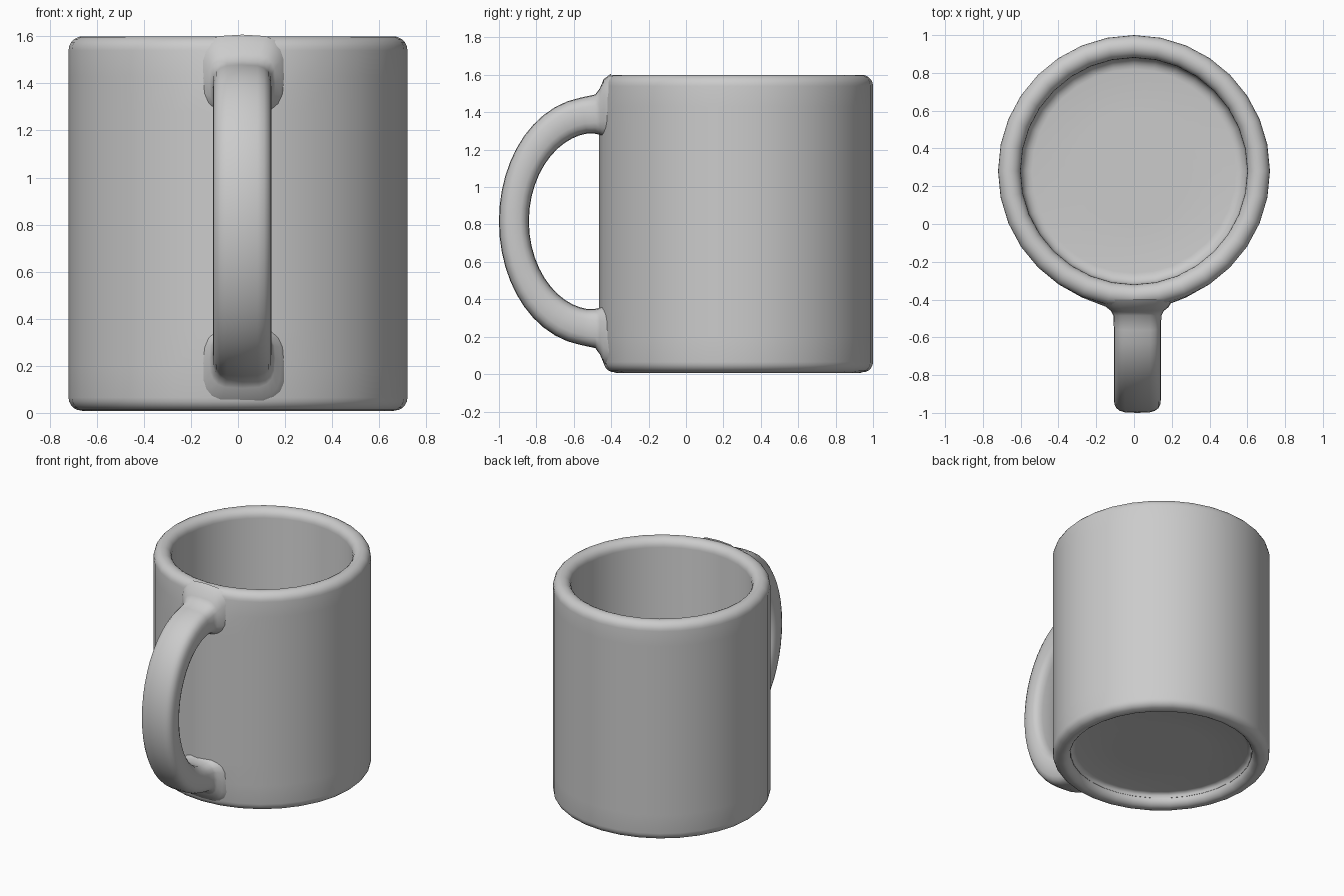
import bpy, bmesh, math
from mathutils import Vector

if "Cube" in bpy.data.objects:
    bpy.data.objects.remove(bpy.data.objects["Cube"])

SEG = 32
CY = 0.28            # body axis position in y


def finish(name, bm, angle=60):
    bmesh.ops.recalc_face_normals(bm, faces=bm.faces)
    me = bpy.data.meshes.new(name)
    bm.to_mesh(me)
    bm.free()
    ob = bpy.data.objects.new(name, me)
    bpy.context.collection.objects.link(ob)
    bpy.context.view_layer.objects.active = ob
    ob.select_set(True)
    bpy.ops.object.shade_smooth_by_angle(angle=math.radians(angle))
    ob.select_set(False)
    return ob


def arc(cr, cz, rad, a0, a1, n=5):
    return [(cr + rad * math.cos(math.radians(a0 + (a1 - a0) * i / n)),
             cz + rad * math.sin(math.radians(a0 + (a1 - a0) * i / n))) for i in range(n + 1)]


def bridge(bm, rings):
    for a, b in zip(rings, rings[1:]):
        n = len(a)
        for i in range(n):
            bm.faces.new((a[i], a[(i + 1) % n], b[(i + 1) % n], b[i]))


# Mug body: one lathed profile, from recessed underside over the rim to the inner floor
profile = [(0.3, 0.09)] + arc(0.57, 0.06, 0.03, 90, 0, 3)
profile += arc(0.655, 0.06, 0.053, 180, 270) + arc(0.665, 0.065, 0.055, 270, 360)
profile += [(0.72, z) for z in (0.2, 0.35, 0.6, 0.82, 1.05, 1.28, 1.43)]
profile += arc(0.66, 1.54, 0.06, 0, 180, 10)
profile += arc(0.54, 0.22, 0.06, 0, -90) + [(0.3, 0.16)]

bm = bmesh.new()
rings = []
for r, z in profile:
    ring = []
    for i in range(SEG):
        a = 2 * math.pi * i / SEG
        x, y = r * math.cos(a), CY + r * math.sin(a)
        # slight swelling of the wall along the handle side
        if r > 0.715 and y < 0 and 0.15 < z < 1.5:
            y -= 0.025 * math.exp(-(x / 0.2) ** 2)
        ring.append(bm.verts.new((x, y, z)))
    rings.append(ring)
bridge(bm, rings)
bm.faces.new(rings[0])
bm.faces.new(rings[-1])
finish("mug_body", bm)

# Handle: rounded-rectangle section swept along a half oval, flared at both roots
HX, MZ = 0.018, 0.817
stations = []        # y, z, direction angle, half thickness, half width
for y, dz, th, w in ((-0.40, 0.615, 0.175, 0.19), (-0.44, 0.605, 0.155, 0.165),
                     (-0.46, 0.587, 0.125, 0.14), (-0.485, 0.573, 0.105, 0.127)):
    stations.append((y, dz, 0.0, th, w))
N = 24
sweep = []
for i in range(1, N):
    t = math.pi * i / N
    nrm = math.atan2(math.sin(t) / 0.43, math.cos(t) / 0.57)
    sweep.append((-0.49 - 0.43 * math.sin(t), 0.57 * math.cos(t), nrm,
                  0.08 + 0.018 * abs(math.cos(t)) ** 2, 0.125))
tail = [(y, -dz, math.pi, th, w) for y, dz, _, th, w in reversed(stations)]

bm = bmesh.new()
rings = []
for y, dz, ang, th, w in stations + sweep + tail:
    normal = Vector((0, -math.sin(ang), math.cos(ang)))
    ring = []
    for k in range(20):
        a = 2 * math.pi * k / 20
        c, s = math.cos(a), math.sin(a)
        u = math.copysign(abs(c) ** 0.55, c) * w
        v = math.copysign(abs(s) ** 0.7, s) * th
        ring.append(bm.verts.new(Vector((HX + u, y, MZ + dz)) + normal * v))
    rings.append(ring)
bridge(bm, rings)
bm.faces.new(rings[0])
bm.faces.new(rings[-1])
finish("handle", bm)
